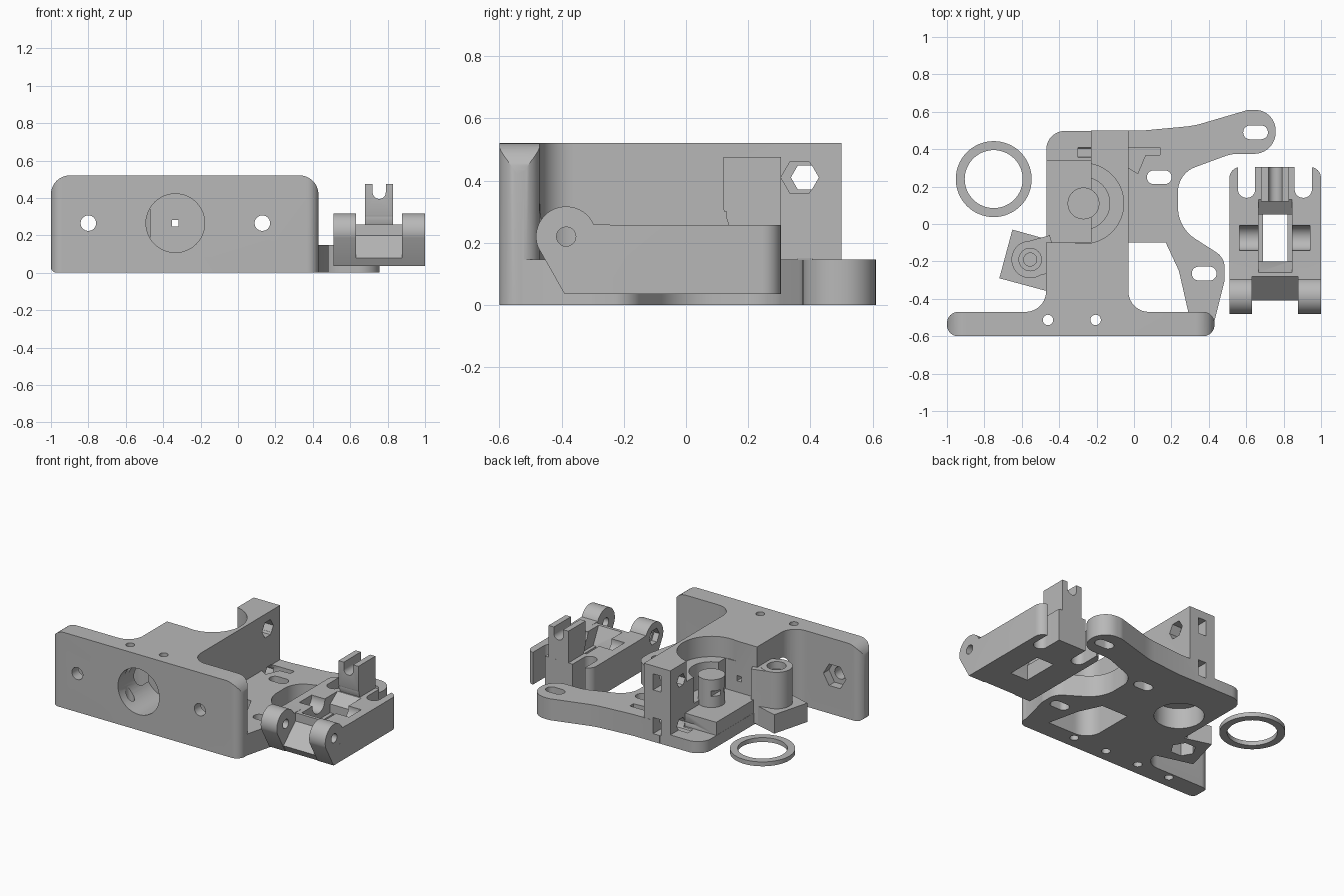
import bpy, bmesh, math
from mathutils import Vector

cube = bpy.data.objects.get("Cube")
if cube:
    bpy.data.objects.remove(cube, do_unlink=True)

grey = bpy.data.materials.new("plain_grey")
grey.use_nodes = True
tone = (0.48, 0.48, 0.48, 1)
grey.diffuse_color = tone
grey.node_tree.nodes["Principled BSDF"].inputs["Base Color"].default_value = tone


def ngon(u, v, r, n=48, turn=0.0):
    return [(u + r * math.cos(turn + math.tau * i / n),
             v + r * math.sin(turn + math.tau * i / n)) for i in range(n)]


def rounded(corners, steps=10):
    """Outline from (u, v, radius) corners, each replaced by a fillet arc."""
    out = []
    for i, c in enumerate(corners):
        p = Vector(c[:2])
        r = c[2] if len(c) > 2 else 0
        if not r:
            out.append(tuple(p))
            continue
        a = (Vector(corners[i - 1][:2]) - p).normalized()
        b = (Vector(corners[(i + 1) % len(corners)][:2]) - p).normalized()
        half = a.angle(b) / 2
        centre = p + (a + b).normalized() * (r / math.sin(half))
        start = p + a * (r / math.tan(half)) - centre
        end = p + b * (r / math.tan(half)) - centre
        for k in range(steps + 1):
            d = start.lerp(end, k / steps)
            sweep = start.angle_signed(end) * k / steps
            d = Vector((start.x * math.cos(sweep) + start.y * math.sin(sweep),
                        start.y * math.cos(sweep) - start.x * math.sin(sweep)))
            out.append(tuple(centre + d))
    return out


def rect(u0, u1, v0, v1, r=0.0):
    return rounded([(u0, v0, r), (u1, v0, r), (u1, v1, r), (u0, v1, r)])


def prism(outline, lo, hi, axis="z", name="helper"):
    """Extrude an outline along an axis: z takes (x,y), y takes (x,z), x takes (y,z)."""
    place = {"z": lambda u, v, w: (u, v, w), "y": lambda u, v, w: (u, w, v),
             "x": lambda u, v, w: (w, u, v)}[axis]
    bm = bmesh.new()
    low = [bm.verts.new(place(u, v, lo)) for u, v in outline]
    high = [bm.verts.new(place(u, v, hi)) for u, v in outline]
    bm.faces.new(low)
    bm.faces.new(high)
    for i in range(len(low)):
        bm.faces.new((low[i - 1], low[i], high[i], high[i - 1]))
    bmesh.ops.recalc_face_normals(bm, faces=bm.faces)
    mesh = bpy.data.meshes.new(name)
    bm.to_mesh(mesh)
    bm.free()
    obj = bpy.data.objects.new(name, mesh)
    bpy.context.collection.objects.link(obj)
    return obj


def combine(base, tools, operation):
    for tool in tools:
        mod = base.modifiers.new("boolean", "BOOLEAN")
        mod.operation, mod.solver, mod.object = operation, "EXACT", tool
    graph = bpy.context.evaluated_depsgraph_get()
    graph.update()
    mesh = bpy.data.meshes.new_from_object(base.evaluated_get(graph))
    base.modifiers.clear()
    base.data = mesh
    for tool in tools:
        bpy.data.objects.remove(tool, do_unlink=True)
    return base


def finish(obj, name):
    obj.name = obj.data.name = name
    obj.data.materials.clear()
    obj.data.materials.append(grey)
    bpy.ops.object.select_all(action="DESELECT")
    obj.select_set(True)
    bpy.context.view_layer.objects.active = obj
    bpy.ops.object.shade_smooth_by_angle(angle=math.radians(30))


# Mounting plate with rounded ends and rounded upper corners
body = prism(rect(-1, 0.43, -0.6, -0.47, 0.06), 0, 0.52)
face = rounded([(-1, 0, 0.03), (0.43, 0), (0.43, 0.52, 0.1), (-1, 0.52, 0.1)])
combine(body, [prism(face, -0.7, -0.4, "y")], "INTERSECT")

# Tall housing, low shelf, arms, hinge tab and boss
housing = rounded([(-0.6, -0.5), (-0.6, -0.47), (-0.47, -0.47, 0.11), (-0.47, -0.1),
                   (-0.23, -0.1), (-0.23, 0.499), (-0.03, 0.499), (-0.03, -0.47, 0.11),
                   (0.1, -0.47), (0.1, -0.5)])
shelf = rounded([(-0.469, -0.2), (-0.1, -0.2), (-0.1, 0.498), (-0.469, 0.498, 0.1)])
arms = rounded([(-0.15, 0.5), (0.05, 0.5), (0.32, 0.525, 0.5), (0.61, 0.61, 0.1),
                (0.76, 0.61, 0.11), (0.755, 0.375, 0.115), (0.52, 0.375, 0.2),
                (0.235, 0.27, 0.14), (0.235, -0.02, 0.2), (0.485, -0.18, 0.1),
                (0.485, -0.3, 0.1), (0.425, -0.54), (-0.15, -0.54)])
tab = [(-0.65, -0.03), (-0.72, -0.29), (-0.46, -0.36), (-0.4, -0.1)]
link = [(-0.575, -0.095), (-0.45, -0.06), (-0.4, -0.25), (-0.56, -0.288)]
combine(body, [
    prism(housing, 0, 0.52), prism(shelf, 0, 0.08),
    prism(rect(-0.468, -0.1, -0.2, 0.34), 0.001, 0.17),
    prism(arms, 0, 0.147), prism(tab, 0, 0.13),
    prism(ngon(-0.555, -0.19, 0.1), 0.01, 0.38),
    prism(link, 0.01, 0.379)], "UNION")

# Gear well with its ledge, then the central post
combine(body, [prism(ngon(-0.27, 0.11, 0.215, 64), 0.38, 0.7),
               prism(ngon(-0.27, 0.11, 0.14), 0.2, 0.7)], "DIFFERENCE")
combine(body, [prism(ngon(-0.27, 0.11, 0.085), 0.16, 0.36)], "UNION")

# Openings in the base and housing
window = rounded([(-0.03, -0.1), (0.17, -0.1), (0.24, -0.25), (0.29, -0.47),
                  (-0.03, -0.47, 0.11)])
notch = [(-0.03, 0.41), (0.14, 0.41), (0.14, 0.37), (0.06, 0.365), (0.02, 0.27), (-0.03, 0.3)]
cuts = [prism(window, -0.1, 0.2), prism(notch, 0.07, 0.2),
        prism(ngon(-0.27, 0.11, 0.155), -0.1, 0.14),
        prism(ngon(-0.555, -0.19, 0.06), 0.33, 0.5),
        prism(ngon(-0.555, -0.19, 0.035), 0.15, 0.5),
        prism(ngon(-0.555, -0.19, 0.08, 6), -0.1, 0.09)]
for x, y in ((0.65, 0.49), (0.135, 0.25), (0.375, -0.265)):
    cuts.append(prism(rect(x - 0.066, x + 0.066, y - 0.037, y + 0.037, 0.036), -0.1, 0.3))
# Plate holes, nut pockets and the feed bore
cuts += [prism(ngon(-0.335, 0.265, 0.157), -0.7, -0.3, "y"),
         prism(rect(-0.353, -0.317, 0.247, 0.283), -0.4, 0.7, "y")]
for x in (-0.8, 0.13):
    cuts += [prism(ngon(x, 0.265, 0.042, 16), -0.7, -0.4, "y"),
             prism(ngon(x, 0.265, 0.085, 6), -0.53, -0.4, "y")]
for x, top in ((-0.46, 0.7), (-0.205, 0.7), (-0.71, 0.2), (0.05, 0.2)):
    cuts.append(prism(ngon(x, -0.513, 0.028, 20), -0.1, top))
# Cross bolts and nut slots of the rear block
for z in (0.41, 0.11):
    cuts += [prism(ngon(0.382, z, 0.045, 6), -0.3, -0.02, "x"),
             prism(rect(-0.16, -0.1, z - 0.055, z + 0.055), 0.33, 0.7, "y")]
cuts.append(prism(ngon(0.365, 0.41, 0.06, 6), -0.1, 0.0, "x"))
combine(body, cuts, "DIFFERENCE")
finish(body, "extruder_body")

# Idler arm: block with a sloping front, trimmed to rounded rear corners
side = [(0.305, 0.035), (0.305, 0.257), (-0.28, 0.257), (-0.28, 0.2), (-0.41, 0.08), (-0.385, 0.035)]
idler = prism(side, 0.51, 1.0, "x")
plan = rounded([(0.51, -0.6), (1.0, -0.6), (1.0, 0.305, 0.06), (0.51, 0.305, 0.06)])
combine(idler, [prism(plan, -0.1, 0.6)], "INTERSECT")

# Hinge ears and spring tower
arc = [(-0.385 + 0.097 * math.cos(math.radians(a)), 0.22 + 0.097 * math.sin(math.radians(a)))
       for a in range(24, 208, 8)]
ear = arc + [(-0.39, 0.0351), (-0.2, 0.0351), (-0.2, 0.2569)]
tower = [(0.3049, 0.1), (0.3049, 0.475), (0.12, 0.475), (0.12, 0.31), (0.14, 0.25), (0.14, 0.1)]
combine(idler, [prism(ear, 0.5101, 0.632, "x"), prism(ear, 0.878, 0.9999, "x"),
                prism(tower, 0.68, 0.83, "x")], "UNION")

# Roller window, axle groove, spring slots and pivot hole
ramp = [(-0.28, 0.3), (-0.2, 0.14), (0.05, 0.14), (0.05, 0.2), (0.13, 0.257), (0.13, 0.3)]
cuts = [prism(rect(0.69, 0.822, -0.2, 0.05), -0.1, 0.4),
        prism(ramp, 0.665, 0.845, "x"),
        prism(ngon(-0.075, 0.25, 0.067), 0.565, 0.942, "x"),
        prism(rounded([(0.72, 0.395, 0.034), (0.79, 0.395, 0.034), (0.79, 0.6), (0.72, 0.6)]),
              0.0, 0.5, "y"),
        prism(ngon(-0.385, 0.22, 0.031, 20), 0.4, 1.1, "x"),
        prism(ngon(-0.385, 0.22, 0.055, 6), 0.4, 0.55, "x")]
for x in (0.602, 0.905):
    cuts.append(prism(rounded([(x - 0.046, 0.14, 0.045), (x + 0.046, 0.14, 0.045),
                               (x + 0.046, 0.5), (x - 0.046, 0.5)]), -0.1, 0.4))
combine(idler, cuts, "DIFFERENCE")
finish(idler, "idler_arm")

# Loose spacer washer
washer = prism(ngon(-0.75, 0.24, 0.203, 64), 0, 0.03)
combine(washer, [prism(ngon(-0.75, 0.24, 0.155, 64), -0.1, 0.1)], "DIFFERENCE")
finish(washer, "spacer_ring")
